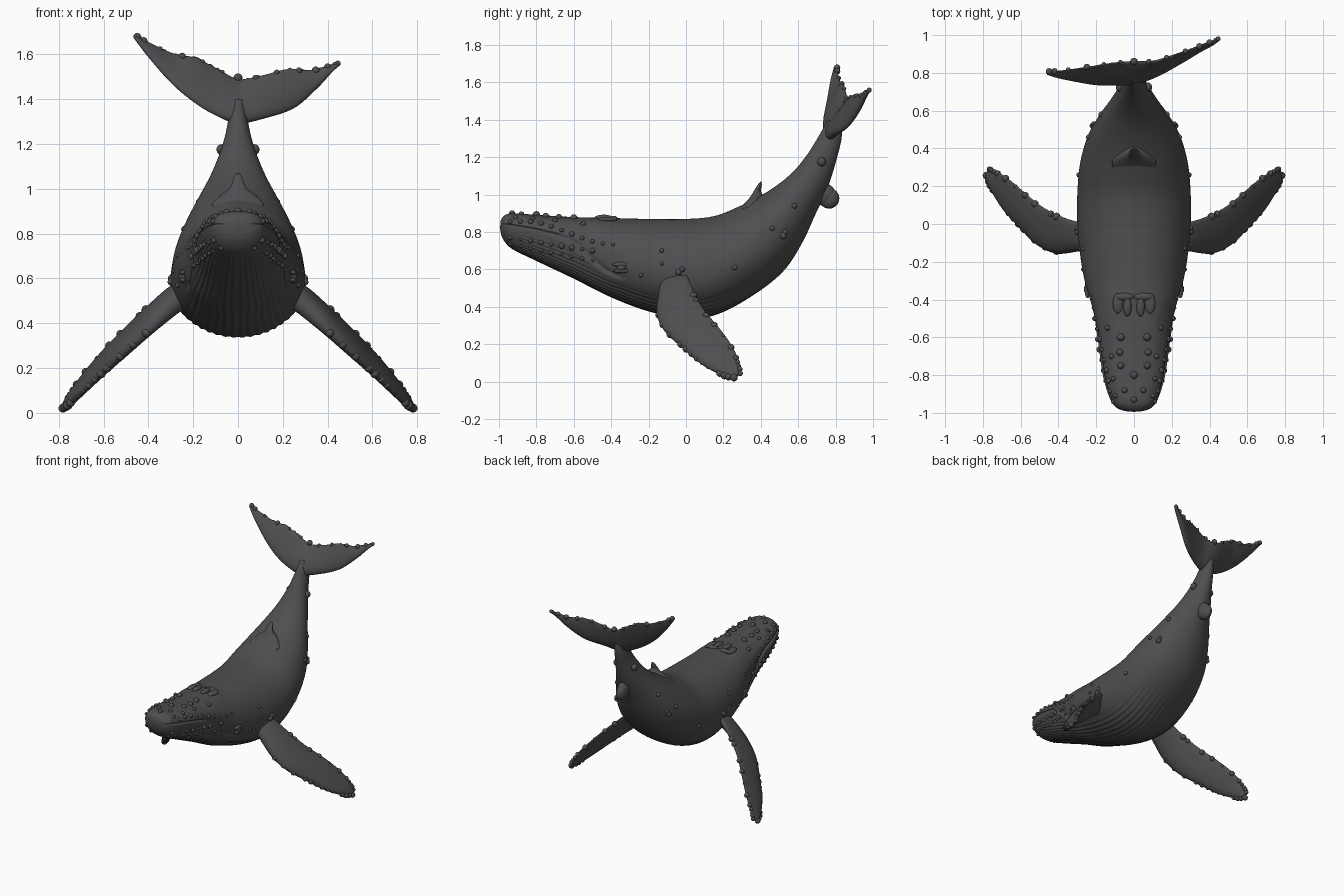
import bpy, bmesh, math, random
from mathutils import Vector, Matrix
from mathutils.bvhtree import BVHTree

if "Cube" in bpy.data.objects:
    bpy.data.objects.remove(bpy.data.objects["Cube"])

random.seed(4)
skin = bpy.data.materials.new("dark_grey_skin")
skin.diffuse_color = (0.08, 0.076, 0.08, 1)
skin.use_nodes = True
skin.node_tree.nodes["Principled BSDF"].inputs["Base Color"].default_value = skin.diffuse_color


def spline(rows, t):
    """Catmull-Rom through rows of numbers, t in 0..1"""
    n = len(rows) - 1
    i = min(int(t * n), n - 1)
    u = t * n - i
    p = [rows[max(0, min(n, i + k))] for k in (-1, 0, 1, 2)]
    return [0.5 * (2 * b + (c - a) * u + (2 * a - 5 * b + 4 * c - d) * u * u
                   + (3 * b - a - 3 * c + d) * u ** 3) for a, b, c, d in zip(*p)]


def finish(name, bm, mirror=False):
    bmesh.ops.recalc_face_normals(bm, faces=bm.faces[:])
    me = bpy.data.meshes.new(name)
    bm.to_mesh(me)
    bm.free()
    me.materials.append(skin)
    me.shade_smooth()
    ob = bpy.data.objects.new(name, me)
    bpy.context.collection.objects.link(ob)
    if mirror:
        ob.modifiers.new("mirror", 'MIRROR').use_mirror_merge = False
    return ob


def loft(rings):
    bm = bmesh.new()
    vs = [[bm.verts.new(p) for p in r] for r in rings]
    n = len(vs[0])
    for a, b in zip(vs, vs[1:]):
        for i in range(n):
            bm.faces.new((a[i], a[(i + 1) % n], b[(i + 1) % n], b[i]))
    for end in (vs[0], vs[-1]):
        c = bm.verts.new(sum((v.co for v in end), Vector()) / n)
        for i in range(n):
            bm.faces.new((end[i], end[(i + 1) % n], c))
    return bm


def fade(x, a, b):
    u = max(0, min(1, (x - a) / (b - a)))
    return u * u * (3 - 2 * u)


# Body: top y,z / bottom y,z / half width / height fraction of widest point
BODY = [(-.992, .858, -.994, .818, .03, .6), (-.975, .885, -.98, .765, .085, .6),
        (-.93, .90, -.93, .71, .125, .63), (-.8, .892, -.8, .645, .165, .65),
        (-.6, .88, -.6, .55, .195, .6), (-.4, .875, -.4, .45, .24, .52),
        (-.2, .87, -.2, .375, .28, .46), (0, .87, 0, .335, .30, .46),
        (.15, .885, .17, .36, .30, .46), (.28, .935, .36, .462, .285, .46),
        (.4, .995, .52, .59, .245, .48), (.5, 1.06, .62, .74, .19, .5),
        (.58, 1.13, .69, .89, .135, .5), (.645, 1.21, .755, 1.03, .09, .5),
        (.69, 1.28, .797, 1.16, .06, .5), (.725, 1.34, .83, 1.29, .042, .5),
        (.76, 1.4, .835, 1.37, .03, .5)]
rings = []
STEPS, SIDES = 130, 240
for s in range(STEPS + 1):
    ty, tz, by, bz, w, f = spline(BODY, s / STEPS)
    top, bot = Vector((0, ty, tz)), Vector((0, by, bz))
    up = top - bot
    h = up.length
    mid = bot + up * f
    up.normalize()
    y = mid.y
    head = 1 - fade(y, -.45, -.3)                      # 1 on the head
    throat = fade(y, -.97, -.85) * (1 - fade(y, .1, .45))
    mouth = .08 - .5 * fade(y, -.7, -.36)              # angle of the mouth line
    ring = []
    for k in range(SIDES):
        a = 2 * math.pi * k / SIDES
        c, sn = math.cos(a), math.sin(a)
        e = 1 - .15 * head
        el = math.atan2(sn, abs(c))
        g = 1 - .045 * head * fade(el, mouth - .02, mouth + .03) * (1 - fade(el, .6, 1.2))
        g -= .07 * head * math.exp(-((el - mouth) / .045) ** 2)
        if el < mouth - .12:                           # throat grooves
            g -= .022 * throat * fade(-el, .1 - mouth, .45 - mouth) * (.5 + .5 * math.cos(el * 48))
        x = w * math.copysign(abs(c) ** e, c) * g
        v = (h * (1 - f) if sn > 0 else h * f) * math.copysign(abs(sn) ** e, sn) * g
        ring.append(mid + up * v + Vector((x, 0, 0)))
    rings.append(ring)
bm = loft(rings)
bvh = BVHTree.FromBMesh(bm)
finish("body", bm)


def blade(name, secs, mirror=False, steps=48, sides=32, wave=0):
    """Flat tapering limb: rows of leading xyz, trailing xyz, half thickness"""
    rings = []
    rows = [spline(secs, s / steps) for s in range(steps + 1)]
    mids = [(Vector(r[:3]) + Vector(r[3:6])) / 2 for r in rows]
    for s, r in enumerate(rows):
        lead, trail = Vector(r[:3]), Vector(r[3:6])
        half = (trail - lead) / 2
        span = mids[min(s + 1, steps)] - mids[max(s - 1, 0)]
        nrm = half.cross(span).normalized()
        ring = []
        for k in range(sides):
            a = 2 * math.pi * k / sides
            c = math.cos(a)
            push = 1 + wave * random.uniform(-1, 1) if k == 0 else 1
            ring.append(mids[s] + half * c * push + nrm * math.sin(a) * r[6] * (1 - .4 * c))
        rings.append(ring)
    return finish(name, loft(rings), mirror)


FLIPPER = [(.22, -.12, .50, .22, .0, .60, .05), (.29, -.14, .455, .30, .01, .56, .045),
           (.40, -.155, .36, .40, .045, .475, .036), (.50, -.115, .27, .50, .10, .38, .032),
           (.60, -.02, .18, .59, .175, .29, .028), (.69, .08, .095, .68, .25, .185, .024),
           (.755, .19, .035, .745, .285, .095, .02), (.782, .255, .02, .765, .292, .045, .012)]
blade("flippers", FLIPPER, True)

# Tail flukes, from left tip to right tip (twisted, so not symmetric)
FLUKE = [(-.462, .793, 1.672, -.45, .808, 1.685, .008), (-.40, .775, 1.59, -.40, .81, 1.655, .012),
         (-.30, .755, 1.475, -.29, .825, 1.605, .016), (-.20, .74, 1.39, -.19, .84, 1.585, .02),
         (-.10, .74, 1.33, -.09, .855, 1.535, .026), (0, .75, 1.295, 0, .86, 1.49, .034),
         (.12, .79, 1.315, .1, .862, 1.505, .026), (.25, .86, 1.36, .22, .897, 1.535, .02),
         (.35, .92, 1.445, .32, .93, 1.53, .016), (.42, .955, 1.52, .40, .962, 1.55, .012),
         (.452, .977, 1.55, .445, .98, 1.565, .008)]
blade("tail_flukes", FLUKE, steps=90, wave=.06)

# Small hooked back fin on a broad base
blade("back_fin", [(0, .27, .91, 0, .42, .97, .11), (0, .31, .95, 0, .41, 1.0, .075),
                   (0, .345, .99, 0, .40, 1.02, .035), (0, .375, 1.04, 0, .405, 1.05, .02),
                   (0, .396, 1.068, 0, .404, 1.07, .008)], steps=24)


def knobs(name, items, mirror=True):
    """Rounded lumps: (centre, radii)"""
    bm = bmesh.new()
    for c, r in items:
        r = r if isinstance(r, tuple) else (r, r, r)
        bmesh.ops.create_icosphere(bm, subdivisions=3, radius=1,
                                   matrix=Matrix.Translation(c) @ Matrix.Diagonal((*r, 1)))
    return finish(name, bm, mirror)


def side(y, z):
    return bvh.ray_cast(Vector((2, y, z)), Vector((-1, 0, 0)))[0] or Vector((0, y, z))


def above(x, y):
    return bvh.ray_cast(Vector((x, y, 3)), Vector((0, 0, -1)))[0] or Vector((x, y, .88))


# Flipper knobs along both edges
items = []
for i in range(18):
    r = spline(FLIPPER, .3 + .7 * i / 17)
    for q in (r[:3], r[3:6]):
        if random.random() < .75:
            items.append((Vector(q).lerp((Vector(r[:3]) + Vector(r[3:6])) / 2, .1),
                          random.uniform(.011, .021)))
knobs("flipper_knobs", items)

# Knobs on the ragged rear edge and tips of the flukes
items = [(Vector((0, .86, 1.495)), .02)]
for t in (0, .02, .07, .15, .24, .33, .42, .58, .66, .75, .83, .9, .96, 1):
    r = spline(FLUKE, t)
    items.append((Vector(r[3:6]) - Vector((0, 0, .006)), random.uniform(.011, .018)))
knobs("fluke_knobs", items, False)

# Head knobs: rostrum rows, upper lip and lower jaw
items = [(above(x, y), r) for x, y, r in
         ((.07, -.6, .02), (.075, -.68, .018), (.07, -.75, .018), (.05, -.88, .015),
          (.11, -.82, .013), (.12, -.7, .014), (.14, -.55, .014), (.1, -.91, .013))]
for i in range(11):
    y = -.94 + .055 * i
    items.append((side(y, .855 - .12 * fade(y, -.85, -.4)), random.uniform(.009, .015)))
    if i < 9:
        items.append((side(y, .77 - .16 * (y + .94)), random.uniform(.009, .017)))
        items.append((side(y, .735 - .2 * (y + .94)), random.uniform(.007, .012)))
knobs("head_knobs", items)
knobs("snout_knobs", [(above(0, -.8), .02), (above(0, -.93), .016)], False)

# Blowhole ridges
knobs("blowhole_ridges", [(above(.035, -.44), (.022, .05, .018)),
                          (above(.085, -.42), (.028, .055, .014)),
                          (above(.05, -.385), (.05, .02, .014))])

# Eyes with heavy lids
eye = side(-.345, .61)
knobs("eyelids", [(eye + Vector((0, 0, .016)), (.016, .048, .014)),
                  (eye - Vector((0, 0, .018)), (.016, .042, .012))])
knobs("eyes", [(eye, (.02, .026, .02))])

# Scattered lumps on the flanks and tail stock
knobs("flank_knobs", [(side(y, z), r) for y, z, r in
      ((-.13, .70, .012), (-.13, .63, .01), (-.04, .585, .017), (-.02, .60, .015),
       (.26, .61, .014), (.46, .82, .014), (.52, .78, .018), (.53, .8, .014),
       (.58, .94, .015), (-.24, .57, .012), (.725, 1.175, .024))])

# Rounded lump on the underside of the tail stock
knobs("underside_lump", [(Vector((0, .765, .98)), (.035, .055, .055)),
                         (Vector((0, .74, 1.0)), (.04, .06, .06))], False)
